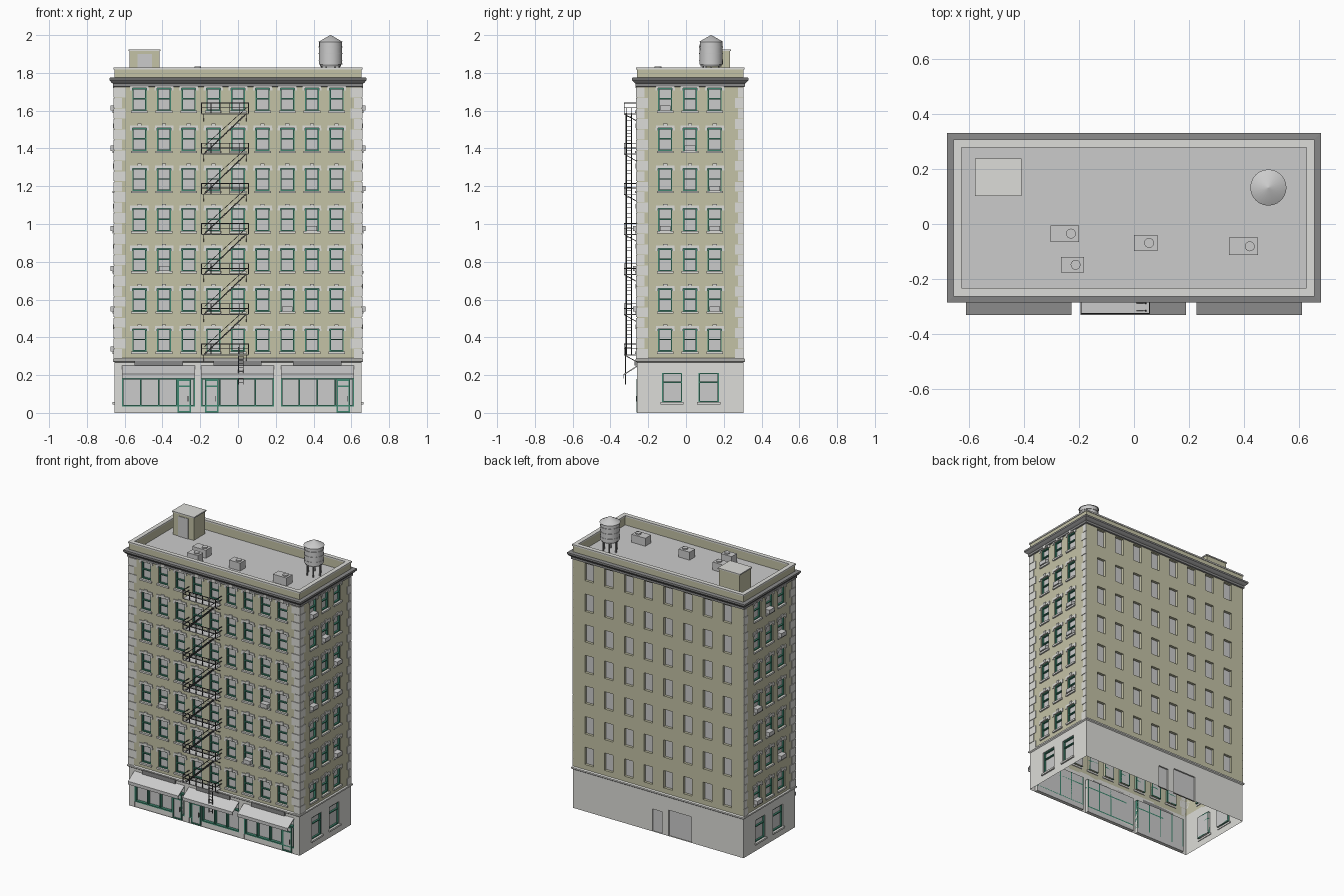
import bpy, bmesh, math
from mathutils import Matrix, Vector

if "Cube" in bpy.data.objects:
    bpy.data.objects.remove(bpy.data.objects["Cube"])

X, YF, YB = 0.655, -0.26, 0.305          # body footprint
Z1, ZT, ROOF = 0.28, 1.75, 1.76          # base top, wall top, roof level


def material(name, rgb):
    m = bpy.data.materials.new(name)
    m.diffuse_color = (*rgb, 1)
    m.use_nodes = True
    m.node_tree.nodes["Principled BSDF"].inputs["Base Color"].default_value = m.diffuse_color
    return m


BRICK = material("brick", (0.55, 0.54, 0.38))
STONE = material("stone", (0.72, 0.72, 0.69))
GREEN = material("green_paint", (0.05, 0.24, 0.16))
IRON = material("iron", (0.07, 0.07, 0.07))
DARK = material("dark_grey", (0.25, 0.25, 0.25))
MATS = {}
PARTS = {}


def finish(name, bm, mat=None, smooth=False):
    me = bpy.data.meshes.new(name)
    bm.to_mesh(me)
    bm.free()
    ob = bpy.data.objects.new(name, me)
    bpy.context.collection.objects.link(ob)
    if mat:
        me.materials.append(mat)
    if smooth:
        bpy.ops.object.select_all(action='DESELECT')
        ob.select_set(True)
        bpy.context.view_layer.objects.active = ob
        bpy.ops.object.shade_smooth_by_angle(angle=math.radians(35))
    return ob


# boxes and beams are collected per part name and built at the end
def box(name, lo, hi, mat=None):
    lo, hi = Vector(lo), Vector(hi)
    size = [abs(c) for c in hi - lo]
    PARTS.setdefault(name, []).append(Matrix.Translation((lo + hi) / 2) @ Matrix.Diagonal((*size, 1)))
    MATS[name] = mat


def beam(name, p, q, w, mat=None):
    p, q = Vector(p), Vector(q)
    rot = (q - p).to_track_quat('Z', 'Y').to_matrix().to_4x4()
    PARTS.setdefault(name, []).append(
        Matrix.Translation((p + q) / 2) @ rot @ Matrix.Diagonal((w, w, (q - p).length, 1)))
    MATS[name] = mat


# facade coordinates: u along the wall, v up, d outward
SIDES = {
    "front": lambda u, v, d: (u, YF - d, v),
    "back": lambda u, v, d: (u, YB + d, v),
    "right": lambda u, v, d: (X + d, u, v),
    "left": lambda u, v, d: (-X - d, u, v),
}


def sbox(name, side, u0, u1, v0, v1, d0, d1, mat=None):
    f = SIDES[side]
    box(name, f(u0, v0, d0), f(u1, v1, d1), mat)


def wall(name, side, u0, u1, v0, v1, holes, depth, mat):
    """Wall sheet with recessed openings, plus the panes that close them."""
    f = SIDES[side]
    bw, bp = bmesh.new(), bmesh.new()
    flip = side in ("back", "left")

    def quad(bm, pts):
        bm.faces.new([bm.verts.new(f(*p)) for p in (pts[::-1] if flip else pts)])
    us = sorted({u0, u1, *[c for h in holes for c in h[:2]]})
    vs = sorted({v0, v1, *[c for h in holes for c in h[2:]]})
    for a, b in zip(us, us[1:]):
        for c, d in zip(vs, vs[1:]):
            m, n = (a + b) / 2, (c + d) / 2
            if not any(h[0] < m < h[1] and h[2] < n < h[3] for h in holes):
                quad(bw, [(a, c, 0), (b, c, 0), (b, d, 0), (a, d, 0)])
    for a, b, c, d in holes:
        rim = [(a, c), (b, c), (b, d), (a, d)]
        quad(bp, [(*p, -depth) for p in rim])
        for p, q in zip(rim, rim[1:] + rim[:1]):
            quad(bw, [(*p, 0), (*p, -depth), (*q, -depth), (*q, 0)])
    bmesh.ops.remove_doubles(bw, verts=bw.verts, dist=1e-5)
    finish(name, bw, mat)
    if holes:
        finish(name + "_panes", bp)


def ring(name, profile, mat):
    """Closed (offset, z) profile swept round the footprint."""
    bm = bmesh.new()
    loops = [[bm.verts.new(p) for p in ((-X - o, YF - o, z), (X + o, YF - o, z),
             (X + o, YB + o, z), (-X - o, YB + o, z))] for o, z in profile]
    for a, b in zip(loops, loops[1:] + loops[:1]):
        for i in range(4):
            j = (i + 1) % 4
            bm.faces.new((a[i], a[j], b[j], b[i]))
    bmesh.ops.recalc_face_normals(bm, faces=bm.faces)
    finish(name, bm, mat)


def cone(name, x, y, z0, z1, r0, r1, n=24, mat=None):
    bm = bmesh.new()
    bmesh.ops.create_cone(bm, cap_ends=True, segments=n, radius1=r0, radius2=r1, depth=z1 - z0,
                          matrix=Matrix.Translation((x, y, (z0 + z1) / 2)))
    finish(name, bm, mat, True)


def sash(side, a, b, c, d, mid=0.5):
    n, w, d0, d1 = side + "_window_frames", 0.007, -0.018, -0.006
    sbox(n, side, a, a + w, c, d, d0, d1, GREEN)
    sbox(n, side, b - w, b, c, d, d0, d1, GREEN)
    for v in (c, c + (d - c) * mid, d - w):
        sbox(n, side, a, b, v, v + w, d0, d1, GREEN)


# upper walls: window grids, frames, sills and keystoned lintels
ROWS = [0.325 + 0.2125 * i for i in range(7)]
COLS = {"front": [-0.522 + 0.1305 * i for i in range(9)], "right": [-0.11, 0.021, 0.152],
        "left": [-0.11, 0.021, 0.152], "back": [-0.53 + 0.1514 * i for i in range(8)]}
for side, cols in COLS.items():
    lo, hi = (-X, X) if side in ("front", "back") else (YF, YB)
    hw = 0.033 if side == "back" else 0.037
    wins = [(c - hw, c + hw, r, r + 0.12) for c in cols for r in ROWS]
    wall(side + "_wall", side, lo, hi, Z1, ZT, wins, 0.018, BRICK)
    if side == "back":
        continue
    for a, b, c, d in wins:
        m = (a + b) / 2
        sash(side, a, b, c, d)
        sbox(side + "_sills", side, a - 0.007, b + 0.007, c - 0.012, c, -0.005, 0.01, STONE)
        sbox(side + "_lintels", side, a - 0.012, b + 0.012, d, d + 0.015, 0, 0.005, STONE)
        sbox(side + "_lintels", side, m - 0.011, m + 0.011, d, d + 0.024, 0, 0.008, STONE)
        for e in (a - 0.007, b + 0.007):
            sbox(side + "_lintels", side, e - 0.007, e + 0.007, d - 0.012, d, 0, 0.005, STONE)

# window cooling units: (column, row)
for side, spots in {"front": [(1, 2), (7, 3), (6, 1)],
                    "right": [(0, 6), (1, 5), (2, 4), (0, 3), (2, 3), (2, 1)],
                    "left": [(1, 6), (0, 5), (2, 3), (1, 2), (0, 1), (2, 0)]}.items():
    for c, r in spots:
        u, v = COLS[side][c], ROWS[r]
        sbox("window_coolers", side, u - 0.028, u + 0.028, v, v + 0.027, -0.018, 0.02)

# corner quoins, alternating long and short
n = 26
for i in range(n):
    h = (1.725 - 0.285) / n
    v0, v1 = 0.285 + i * h, 0.285 + (i + 1) * h - 0.003
    a, b = (0.06, 0.04) if i % 2 else (0.04, 0.06)
    for s in (-1, 1):
        sbox("quoins", "front", s * (X + 0.004), s * (X - a), v0, v1, 0, 0.004, STONE)
    for side in ("left", "right"):
        sbox("quoins", side, YF, YF + b, v0, v1, 0, 0.004, STONE)
        sbox("quoins", side, YB, YB - b * 0.75, v0, v1, 0, 0.004, STONE)

# ground floor walls
SHOPS = [(-0.613, -0.227, -0.285), (-0.195, 0.19, -0.14), (0.227, 0.613, 0.558)]
wall("front_base", "front", -X, X, 0, Z1, [(a, b, 0, 0.24) for a, b, _ in SHOPS], 0.025, STONE)
wall("back_base", "back", -X, X, 0, Z1, [(-0.03, 0.045, 0, 0.155), (-0.255, -0.08, 0, 0.18)], 0.01, STONE)
low = [(-0.127, -0.02, 0.057, 0.212), (0.067, 0.174, 0.057, 0.212)]
for side in ("left", "right"):
    wall(side + "_base", side, YF, YB, 0, Z1, low, 0.018, STONE)
    for w in low:
        sash(side, *w, mid=0.66)
        sbox(side + "_sills", side, w[0] - 0.008, w[1] + 0.008, 0.045, 0.057, -0.005, 0.01, STONE)

# shopfronts with doors, signs and awnings
for a, b, door in SHOPS:
    sbox("shop_plinths", "front", a, b, 0, 0.035, -0.025, -0.006, STONE)
    for v in (0.035, 0.178):
        sbox("shop_frames", "front", a, b, v, v + 0.008, -0.025, -0.004, GREEN)
    for k in range(5):
        u = a + 0.004 + (b - a - 0.008) * k / 4
        if abs(u - door) > 0.03:
            sbox("shop_frames", "front", u - 0.004, u + 0.004, 0.035, 0.24, -0.025, -0.004, GREEN)
    sbox("shop_doors", "front", door - 0.036, door + 0.036, 0.005, 0.175, -0.02, -0.004)
    for u in (door - 0.036, door + 0.028):
        sbox("shop_door_frames", "front", u, u + 0.008, 0.003, 0.18, -0.01, 0.001, GREEN)
    for v in (0.003, 0.138, 0.17):
        sbox("shop_door_frames", "front", door - 0.036, door + 0.036, v, v + 0.008, -0.01, 0.001, GREEN)
    sbox("door_handles", "front", door + 0.018, door + 0.022, 0.06, 0.09, -0.004, 0.004, DARK)
    m = (a + b) / 2
    sbox("sign_boards", "front", m - 0.128, m + 0.128, 0.25, 0.278, 0, 0.012, DARK)
    bm = bmesh.new()
    prof = [(YF, 0.25), (-0.331, 0.205), (-0.331, 0.183), (-0.327, 0.183), (-0.327, 0.2), (YF, 0.243)]
    f = bm.faces.new([bm.verts.new((a, y, z)) for y, z in prof])
    top = bmesh.ops.extrude_face_region(bm, geom=[f])
    bmesh.ops.translate(bm, vec=(b - a, 0, 0), verts=[e for e in top["geom"] if isinstance(e, bmesh.types.BMVert)])
    bmesh.ops.recalc_face_normals(bm, faces=bm.faces)
    finish("awning", bm)

# horizontal mouldings, parapet and roof
ring("belt_course", [(0, 0.268), (0.008, 0.274), (0.008, 0.284), (0, 0.29)], STONE)
ring("cornice", [(0, 1.725), (0.008, 1.728), (0.008, 1.743), (0.016, 1.75), (0.026, 1.762),
                 (0.026, 1.774), (0, 1.776)], DARK)
ring("parapet", [(0, 1.75), (0, 1.82), (-0.022, 1.82), (-0.022, 1.75)], BRICK)
ring("parapet_cap", [(0.004, 1.818), (0.004, 1.828), (-0.026, 1.828), (-0.026, 1.818)], STONE)
box("roof_deck", (-X + 0.01, YF + 0.01, ROOF - 0.01), (X - 0.01, YB - 0.01, ROOF))

# stair house on the roof
box("stair_house", (-0.575, 0.108, ROOF), (-0.415, 0.233, 1.915), BRICK)
box("stair_house_cap", (-0.58, 0.103, 1.915), (-0.41, 0.238, 1.923), STONE)
box("stair_house_door", (-0.533, 0.104, ROOF), (-0.455, 0.108, 1.9))

# rooftop air handlers
for x0, x1, y0, y1, h in [(-0.305, -0.2, -0.065, -0.005, 0.055), (-0.266, -0.183, -0.177, -0.12, 0.065),
                          (0, 0.085, -0.098, -0.04, 0.055), (0.347, 0.452, -0.113, -0.05, 0.055)]:
    box("air_handlers", (x0, y0, ROOF), (x1, y1, ROOF + h))
    cone("air_handler_fan", x1 - 0.03, (y0 + y1) / 2, ROOF + h, ROOF + h + 0.008, 0.018, 0.018, 16)

# water tank on legs
TX, TY = 0.49, 0.133
cone("water_tank", TX, TY, 1.845, 1.963, 0.062, 0.06)
cone("water_tank_roof", TX, TY, 1.963, 2.0, 0.066, 0.002)
cone("water_tank_base", TX, TY, 1.835, 1.845, 0.056, 0.056, mat=DARK)
for z in (1.865, 1.9, 1.935):
    cone("water_tank_hoop", TX, TY, z, z + 0.004, 0.0635, 0.0635)
for k in range(6):
    c, s = math.cos(k * math.pi / 3) * 0.047, math.sin(k * math.pi / 3) * 0.047
    beam("water_tank_legs", (TX + c, TY + s, ROOF), (TX + c, TY + s, 1.84), 0.008, DARK)

# fire escape: platforms, railings, brackets and stairs
L, R, YO = -0.193, 0.056, -0.327
for i, r in enumerate(ROWS):
    z = r - 0.015
    box("escape_platforms", (L, YO, z - 0.005), (R, YF - 0.004, z))
    for h in (0.03, 0.055):
        beam("escape_rails", (L, YO, z + h), (R, YO, z + h), 0.004, IRON)
        for x in (L, R):
            beam("escape_rails", (x, YO, z + h), (x, YF, z + h), 0.004, IRON)
    for k in range(6):
        x = L + (R - L) * k / 5
        beam("escape_rails", (x, YO, z), (x, YO, z + 0.055), 0.004, IRON)
    for x in (L + 0.012, R - 0.012):
        beam("escape_brackets", (x, YO, z - 0.003), (x, YF, z - 0.04), 0.004, IRON)
    if i < 6:
        p, q = Vector((-0.178, -0.288, z)), Vector((0.045, -0.288, z + 0.2125))
        for y in (0, -0.028):
            o = Vector((0, y, 0))
            beam("escape_stairs", p + o, q + o, 0.006, IRON)
            beam("escape_stairs", p + o + Vector((0, 0, 0.04)), q + o + Vector((0, 0, 0.03)), 0.003, IRON)
        for k in range(1, 12):
            c = p.lerp(q, k / 12)
            box("escape_treads", c + Vector((-0.008, 0, -0.001)), c + Vector((0.008, -0.028, 0.001)), IRON)

# drop ladder
for x in (0.003, 0.028):
    beam("drop_ladder", (x, -0.32, 0.15), (x, -0.32, 0.35), 0.004, IRON)
for k in range(10):
    beam("drop_ladder", (0.003, -0.32, 0.16 + 0.02 * k), (0.028, -0.32, 0.16 + 0.02 * k), 0.003, IRON)

for name, mats in PARTS.items():
    bm = bmesh.new()
    for m in mats:
        bmesh.ops.create_cube(bm, size=1, matrix=m)
    finish(name, bm, MATS[name])
